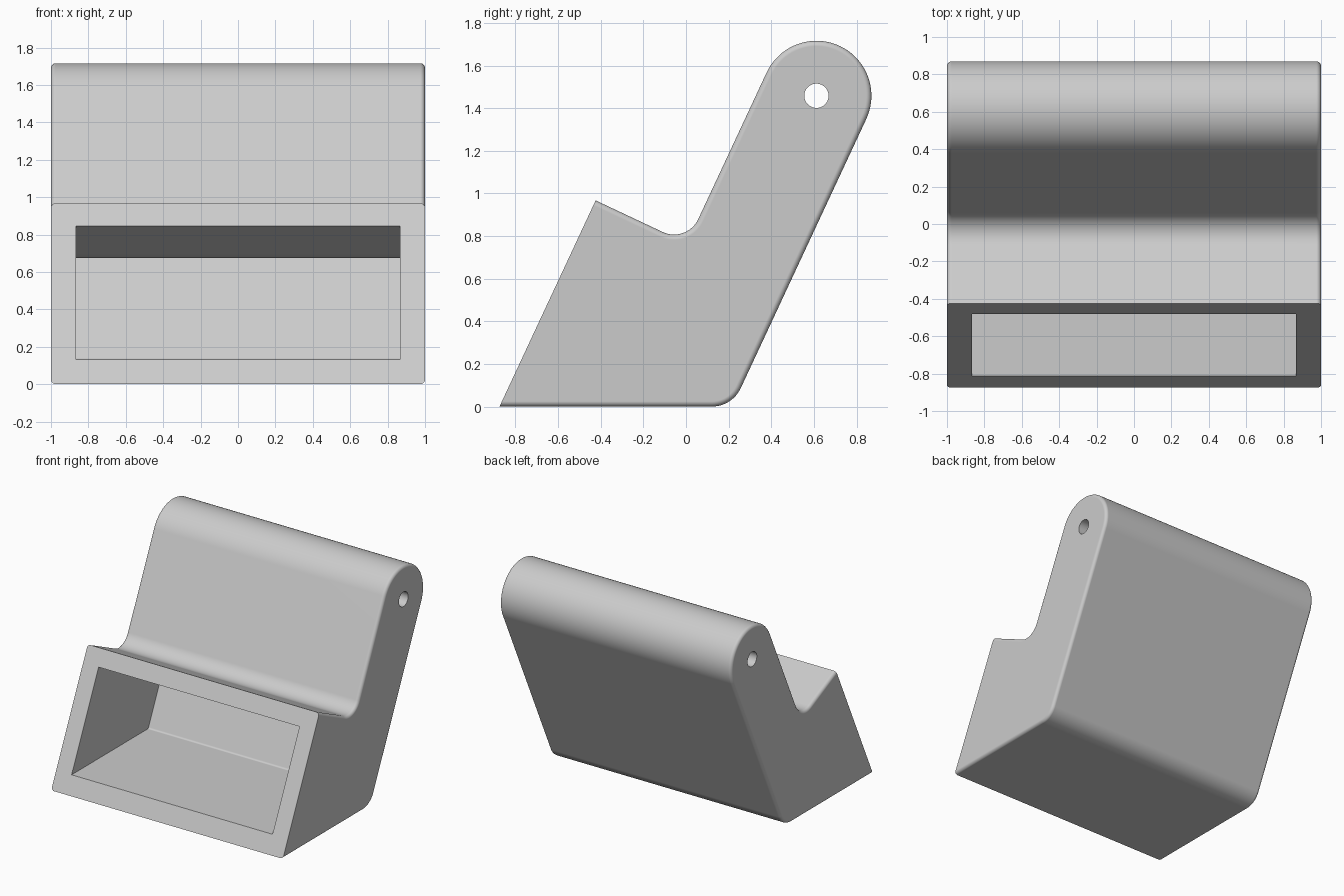
import bpy, bmesh, math
from mathutils import Vector

if "Cube" in bpy.data.objects:
    bpy.data.objects.remove(bpy.data.objects["Cube"])

TILT = math.radians(65)
U = Vector((math.cos(TILT), math.sin(TILT)))      # up the slope, in (y, z)
N = Vector((math.sin(TILT), -math.cos(TILT)))     # into the body
WALL, ROUND = 0.133, 0.025
EAR, EAR_R = Vector((0.612, 1.458)), 0.258
VALLEY, VALLEY_R = Vector((-0.056, 0.932)), 0.125
HEEL, HEEL_R = Vector((0.121, 0.15)), 0.15
TOE = Vector((-0.875, 0.0))
LIP = TOE + U * 1.067


def arc(c, r, a0, a1, n):
    return [c + r * Vector((math.cos(math.radians(a0 + (a1 - a0) * i / n)),
                            math.sin(math.radians(a0 + (a1 - a0) * i / n))))
            for i in range(n + 1)]


def profile(d, extend=0.0):
    """Side outline inset by d, except along the sloped front."""
    toe = Vector((TOE.x + d / math.tan(TILT) - extend, d))
    return ([toe] + arc(HEEL, HEEL_R - d, -90, -25, 12)
            + arc(EAR, EAR_R - d, -25, 155, 40)
            + arc(VALLEY, VALLEY_R + d, -25, -115, 20)
            + [LIP - U * d - N * extend])


def loft(name, sections):
    """Skin a list of (x, outline) sections and cap both ends."""
    bm = bmesh.new()
    rings = [[bm.verts.new((x, p.x, p.y)) for p in pts] for x, pts in sections]
    for a, b in zip(rings, rings[1:]):
        for i in range(len(a)):
            j = (i + 1) % len(a)
            bm.faces.new((a[i], a[j], b[j], b[i]))
    bm.faces.new(rings[0])
    bm.faces.new(rings[-1])
    bmesh.ops.recalc_face_normals(bm, faces=bm.faces)
    me = bpy.data.meshes.new(name)
    bm.to_mesh(me)
    bm.free()
    ob = bpy.data.objects.new(name, me)
    bpy.context.collection.objects.link(ob)
    return ob


grey = bpy.data.materials.new("light grey")
grey.diffuse_color = (0.6, 0.6, 0.6, 1)
grey.use_nodes = True
grey.node_tree.nodes["Principled BSDF"].inputs["Base Color"].default_value = grey.diffuse_color

# Leaning body with rounded side rims
steps = [math.radians(90 * i / 5) for i in range(6)]
half = [(1 - ROUND * (1 - math.sin(a)), profile(ROUND * (1 - math.cos(a)))) for a in steps]
body = loft("hollow_stand", [(-x, p) for x, p in reversed(half)] + half)
body.data.materials.append(grey)

# Cavity following the walls, open at the front
inner = profile(WALL, 0.1)
cavity = loft("cavity_cutter", [(-1 + WALL, inner), (1 - WALL, inner)])

# Pivot hole through both ears
ring = arc(EAR, 0.057, 0, 352.5, 47)
hole = loft("hole_cutter", [(-1.2, ring), (1.2, ring)])

bpy.context.view_layer.objects.active = body
body.select_set(True)
for cutter in (cavity, hole):
    cutter.hide_render = True
    cutter.data.materials.append(grey)
    mod = body.modifiers.new("cut", 'BOOLEAN')
    mod.operation = 'DIFFERENCE'
    mod.solver = 'EXACT'
    mod.object = cutter
    bpy.ops.object.modifier_apply(modifier=mod.name)
    bpy.data.objects.remove(cutter)

# Smooth curves, crisp edges
bpy.ops.object.shade_smooth_by_angle(angle=math.radians(30))
weighted = body.modifiers.new("even_shading", 'WEIGHTED_NORMAL')
weighted.keep_sharp = True
